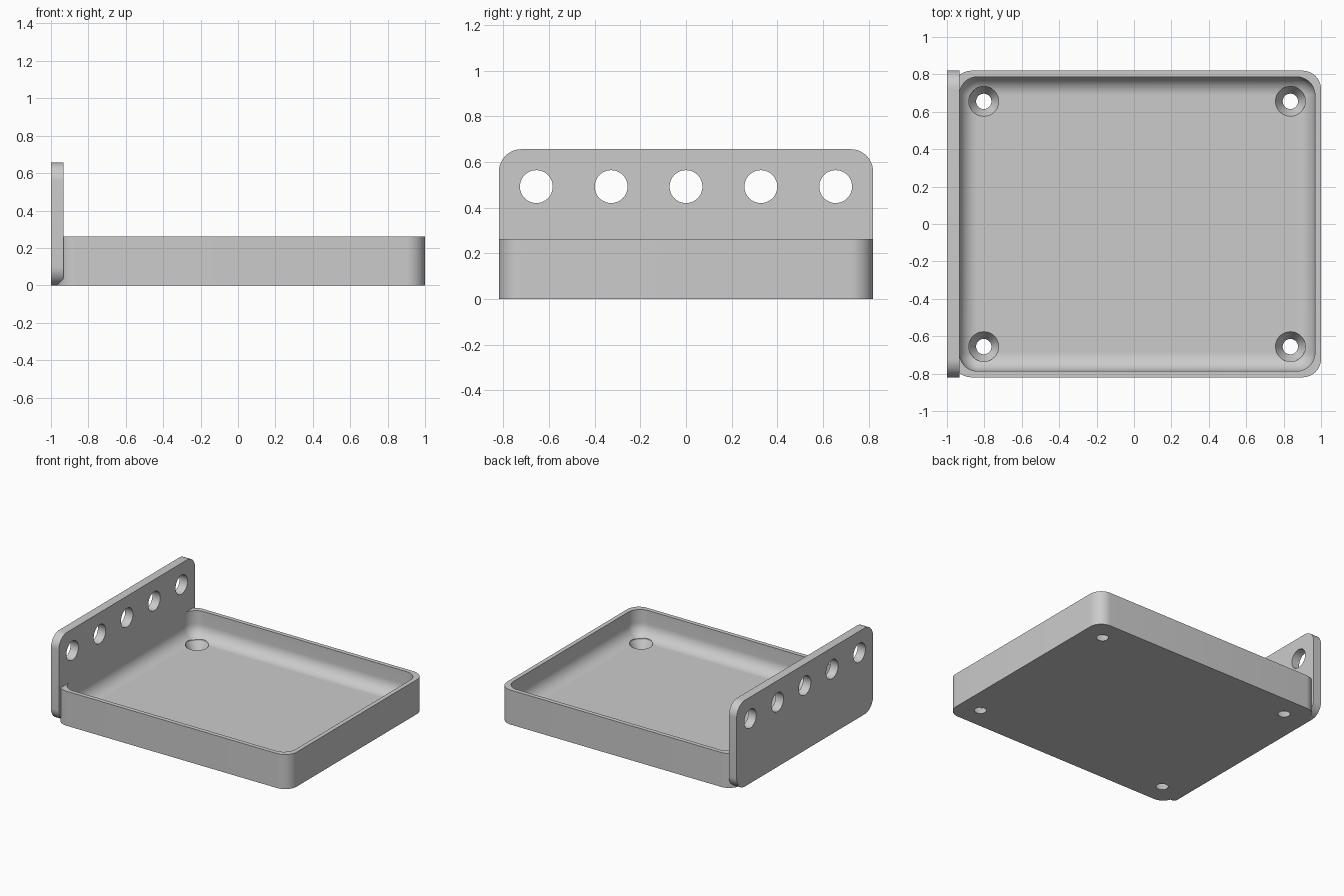
import bpy
import bmesh
from math import pi, sin, cos
from mathutils import Matrix, Vector

if "Cube" in bpy.data.objects:
    bpy.data.objects.remove(bpy.data.objects["Cube"])

grey = bpy.data.materials.new("plain grey")
grey.use_nodes = True
grey.diffuse_color = (0.6, 0.6, 0.6, 1)
grey.node_tree.nodes["Principled BSDF"].inputs["Base Color"].default_value = (0.6, 0.6, 0.6, 1)

# All sizes are multiples of the wall thickness
WALL = 2 / 61
HALF_DEPTH = 25 * WALL
PLATE_BACK, PLATE_TOP = -1.0, 20 * WALL
PLATE_FACE = PLATE_BACK + 2.01 * WALL
TRAY_LEFT, TRAY_RIGHT, TRAY_TOP = -1 + WALL, 1.0, 8 * WALL
FLOOR, CORNER, FILLET = 2 * WALL, 3 * WALL, 2.95 * WALL


def rounded_rect(u0, u1, v0, v1, r, steps=12):
    """Counter-clockwise outline with rounded corners."""
    centres = [(u1 - r, v1 - r), (u0 + r, v1 - r), (u0 + r, v0 + r), (u1 - r, v0 + r)]
    return [(cu + r * cos((q + i / steps) * pi / 2), cv + r * sin((q + i / steps) * pi / 2))
            for q, (cu, cv) in enumerate(centres) for i in range(steps + 1)]


def loft(name, rings):
    """Closed solid skinned through rings with equal point counts."""
    bm = bmesh.new()
    loops = [[bm.verts.new(p) for p in ring] for ring in rings]
    n = len(loops[0])
    for a, b in zip(loops, loops[1:]):
        for i in range(n):
            j = (i + 1) % n
            bm.faces.new((a[i], a[j], b[j], b[i]))
    bm.faces.new(loops[0][::-1])
    bm.faces.new(loops[-1])
    bmesh.ops.recalc_face_normals(bm, faces=bm.faces)
    mesh = bpy.data.meshes.new(name)
    bm.to_mesh(mesh)
    bm.free()
    mesh.materials.append(grey)
    obj = bpy.data.objects.new(name, mesh)
    bpy.context.collection.objects.link(obj)
    return obj


def lathe(name, profile, matrix, steps=48):
    """Revolved cutter from (radius, height) pairs."""
    return loft(name, [[matrix @ Vector((r * cos(2 * pi * i / steps), r * sin(2 * pi * i / steps), h))
                        for i in range(steps)] for r, h in profile])


def cut_and_smooth(obj, cutters):
    bpy.context.view_layer.objects.active = obj
    for cutter in cutters:
        mod = obj.modifiers.new("hole", 'BOOLEAN')
        mod.operation, mod.solver, mod.object = 'DIFFERENCE', 'EXACT', cutter
        bpy.ops.object.modifier_apply(modifier=mod.name)
        bpy.data.objects.remove(cutter)
    bpy.ops.object.select_all(action='DESELECT')
    obj.select_set(True)
    bpy.ops.object.shade_smooth_by_angle(angle=pi / 6)


# Tray: outer wall, rim, inner wall, then a rounded cove down to the floor
def tray_ring(inset, z, r):
    outline = rounded_rect(TRAY_LEFT + inset, TRAY_RIGHT - inset,
                           inset - HALF_DEPTH, HALF_DEPTH - inset, r)
    return [(x, y, z) for x, y in outline]


rings = [tray_ring(0, 0, CORNER), tray_ring(0, TRAY_TOP, CORNER), tray_ring(WALL, TRAY_TOP, CORNER)]
for i in range(13):
    a = i / 12 * pi / 2
    d = FILLET * (1 - cos(a))
    rings.append(tray_ring(WALL + d, FLOOR + FILLET * (1 - sin(a)), CORNER - d))
tray = loft("tray", rings)

# Countersunk screw holes in the tray floor
inset = 5 * WALL
sink = [(0.041, -0.05), (0.041, 0.0), (0.08, FLOOR), (0.08, 0.2)]
cut_and_smooth(tray, [lathe("screw_hole_cutter", sink, Matrix.Translation((x, y, 0)))
                      for x in (TRAY_LEFT + inset, TRAY_RIGHT - inset)
                      for y in (inset - HALF_DEPTH, HALF_DEPTH - inset)])

# Upright plate with a row of round holes
outline = rounded_rect(-HALF_DEPTH, HALF_DEPTH, 0, PLATE_TOP, CORNER)
plate = loft("upright_plate", [[(x, y, z) for y, z in outline] for x in (PLATE_BACK, PLATE_FACE)])
turn = Matrix.Rotation(pi / 2, 4, 'Y')
cut_and_smooth(plate, [lathe("plate_hole_cutter", [(0.072, -0.1), (0.072, 0.1)],
                             Matrix.Translation((PLATE_FACE, k * 10 * WALL, 15 * WALL)) @ turn)
                       for k in range(-2, 3)])
